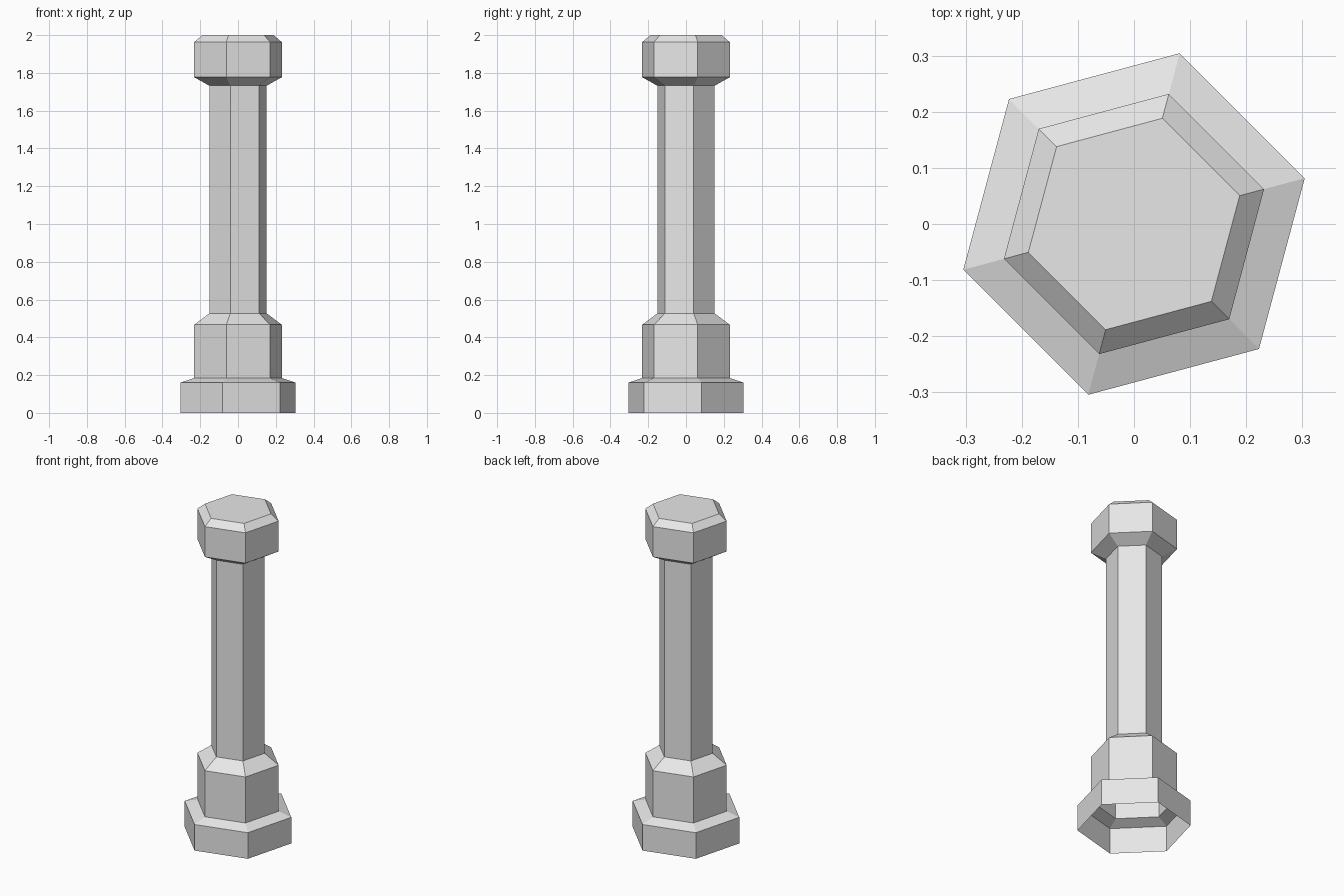
import bpy
import bmesh
from math import cos, sin, radians, pi

cube = bpy.data.objects.get("Cube")
if cube:
    bpy.data.objects.remove(cube, do_unlink=True)

SIDES = 6
TURN = radians(15)

# Single plain grey
grey = bpy.data.materials.new("light_grey")
grey.use_nodes = True
colour = (0.8, 0.8, 0.8, 1)
grey.diffuse_color = colour
grey.node_tree.nodes["Principled BSDF"].inputs["Base Color"].default_value = colour


def hex_shell(name, profile, cap_top=False):
    """Open six-sided shell through (radius, height) rings, bottom to top."""
    bm = bmesh.new()
    rings = []
    for r, z in profile:
        angles = [TURN + 2 * pi * i / SIDES for i in range(SIDES)]
        rings.append([bm.verts.new((r * cos(a), r * sin(a), z)) for a in angles])
    for low, high in zip(rings, rings[1:]):
        for i in range(SIDES):
            j = (i + 1) % SIDES
            bm.faces.new((low[i], low[j], high[j], high[i]))
    if cap_top:
        bm.faces.new(rings[-1])
    mesh = bpy.data.meshes.new(name)
    bm.to_mesh(mesh)
    bm.free()
    mesh.materials.append(grey)
    obj = bpy.data.objects.new(name, mesh)
    bpy.context.collection.objects.link(obj)
    return obj


FOOT, COLLAR, SHAFT, CROWN = 0.315, 0.24, 0.157, 0.195

# Wide foot, hollow and open underneath
hex_shell("foot", [(FOOT, 0), (FOOT, 0.16), (COLLAR, 0.185)])
# Collar tapering into the shaft
hex_shell("collar", [(COLLAR, 0.185), (COLLAR, 0.467), (SHAFT, 0.527)])
# Long slim shaft
hex_shell("shaft", [(SHAFT, 0.527), (SHAFT, 1.732)])
# Bevelled head with a flat closed top
hex_shell("head", [(SHAFT, 1.732), (COLLAR, 1.777), (COLLAR, 1.963), (CROWN, 2)],
          cap_top=True)
